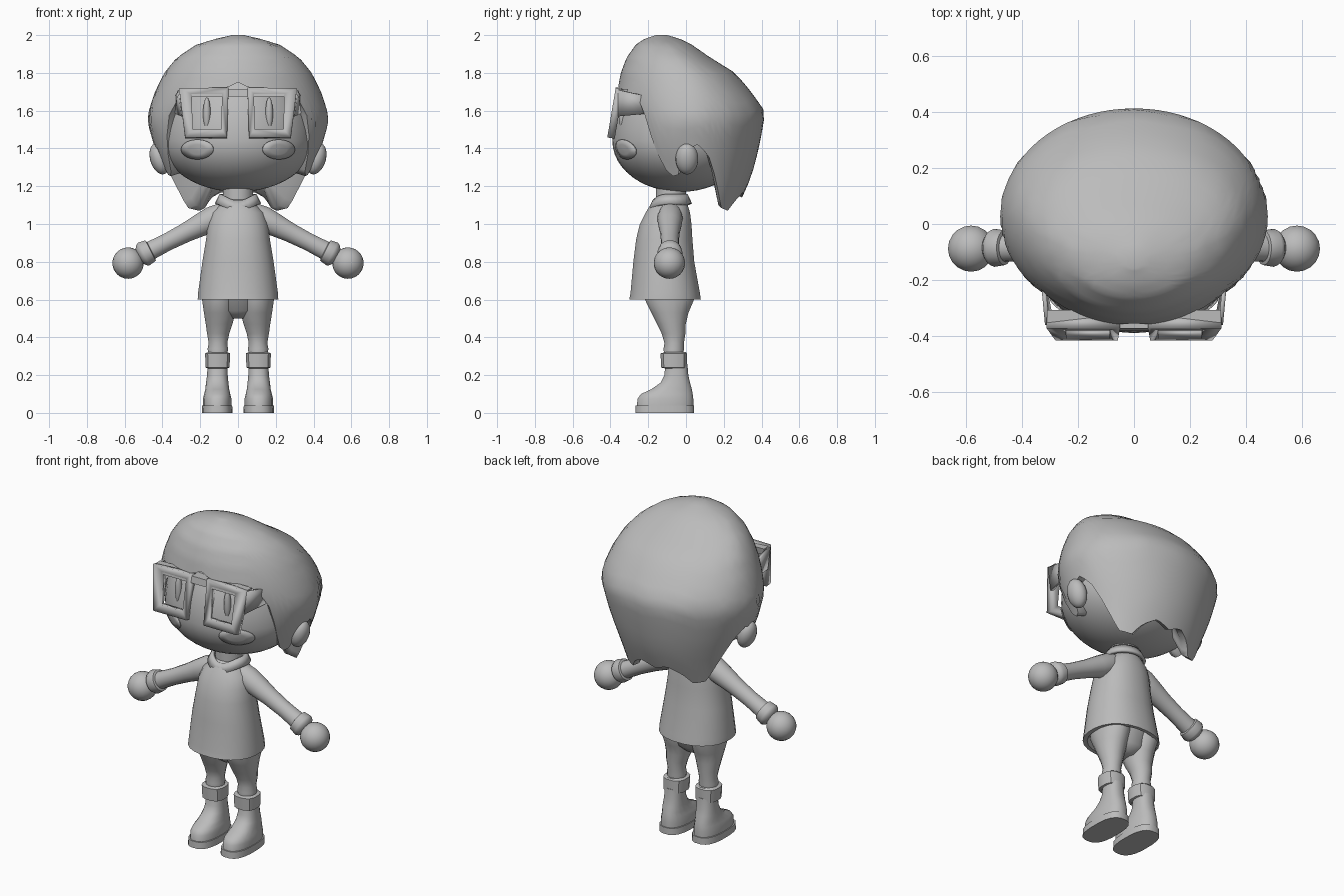
import bpy, bmesh, math
from mathutils import Vector, Matrix

if "Cube" in bpy.data.objects:
    bpy.data.objects.remove(bpy.data.objects["Cube"])

grey = bpy.data.materials.new("plain_grey")
grey.diffuse_color = (0.5, 0.5, 0.5, 1)
grey.use_nodes = True
grey.node_tree.nodes["Principled BSDF"].inputs["Base Color"].default_value = grey.diffuse_color


def finish(name, bm, mirror=False, solid=0, angle=50):
    bmesh.ops.recalc_face_normals(bm, faces=bm.faces)
    me = bpy.data.meshes.new(name)
    bm.to_mesh(me)
    bm.free()
    me.materials.append(grey)
    ob = bpy.data.objects.new(name, me)
    bpy.context.collection.objects.link(ob)
    bpy.ops.object.select_all(action='DESELECT')
    ob.select_set(True)
    bpy.context.view_layer.objects.active = ob
    bpy.ops.object.shade_smooth_by_angle(angle=math.radians(angle))
    if solid:
        m = ob.modifiers.new("thickness", 'SOLIDIFY')
        m.thickness, m.offset = solid, 0
    if mirror:
        ob.modifiers.new("mirror", 'MIRROR').use_clip = False
    return ob


def skin(bm, rings, caps=True):
    vr = [[bm.verts.new(p) for p in r] for r in rings]
    n = len(vr[0])
    for a, b in zip(vr, vr[1:]):
        for i in range(n):
            bm.faces.new((a[i], a[(i + 1) % n], b[(i + 1) % n], b[i]))
    if caps:
        bm.faces.new(vr[0])
        bm.faces.new(vr[-1])


def loft(name, secs, n=20, power=1.0, mat=Matrix(), mirror=False, angle=50):
    """Stack of rings; each section is z, centre x, half width, front y, back y."""
    rings = []
    for z, cx, rx, yf, yb in secs:
        ring = []
        for i in range(n):
            a = 2 * math.pi * (i + .5) / n
            s, c = math.sin(a), math.cos(a)
            s, c = (math.copysign(abs(v) ** power, v) for v in (s, c))
            ring.append(mat @ Vector((cx + rx * s, (yf + yb) / 2 + (yb - yf) / 2 * c, z)))
        rings.append(ring)
    bm = bmesh.new()
    skin(bm, rings)
    return finish(name, bm, mirror, angle=angle)


def ball(name, loc, rad, tilt=0, mirror=True, seg=20):
    bm = bmesh.new()
    m = Matrix.Translation(loc) @ Matrix.Rotation(tilt, 4, 'Y') @ Matrix.Diagonal((*rad, 1))
    bmesh.ops.create_uvsphere(bm, u_segments=seg, v_segments=seg * 2 // 3, radius=1, matrix=m)
    return finish(name, bm, mirror)


def interp(table, x):
    for a, b in zip(table, table[1:]):
        if (a[0] - x) * (b[0] - x) <= 0:
            t = (x - a[0]) / (b[0] - a[0])
            return [p + (q - p) * t for p, q in zip(a[1:], b[1:])]
    return table[-1][1:]


# Head: ellipsoid that is flatter towards the chin
HC, HX, HY, LOW, HIGH = Vector((0, -.03, 1.44)), .40, .36, .27, .45
bm = bmesh.new()
bmesh.ops.create_uvsphere(bm, u_segments=36, v_segments=24, radius=1)
for v in bm.verts:
    v.co = HC + Vector((v.co.x * HX, v.co.y * HY, v.co.z * (HIGH if v.co.z > 0 else LOW)))
finish("head", bm)


def face_y(x, z):
    h = (z - HC.z) / (HIGH if z > HC.z else LOW)
    return HC.y - HY * math.sqrt(max(0, 1 - (x / HX) ** 2 - h * h))


# Cheek discs laid on the face
bm = bmesh.new()
rings = []
for k in (.05, .5, 1):
    ring = []
    for i in range(28):
        a = 2 * math.pi * i / 28
        x, z = .215 + .085 * k * math.cos(a), 1.395 + .052 * k * math.sin(a)
        ring.append((x, face_y(x, z) - .005, z))
    rings.append(ring)
skin(bm, rings, False)
bm.faces.new(bm.verts[:28]) if bm.verts.ensure_lookup_table() is None else None
finish("cheek", bm, True, .006)

# Eyes and ears
ball("eye", (.165, face_y(.165, 1.585), 1.585), (.02, .02, .085))
ball("ear", (.415, .005, 1.345), (.05, .06, .085), .3)

# Hair: z, half width, centre y, front y, back y
shape = [(2.0, .03, -.13, -.16, -.10), (1.98, .12, -.12, -.22, -.03), (1.95, .22, -.10, -.265, .03),
         (1.88, .325, -.05, -.315, .13), (1.8, .39, -.01, -.345, .26), (1.7, .44, .02, -.365, .345),
         (1.6, .472, .03, -.36, .415), (1.54, .48, .03, -.35, .412), (1.4, .44, .03, -.34, .385),
         (1.3, .40, .04, -.31, .36), (1.2, .355, .06, -.28, .325), (1.05, .31, .08, -.2, .255)]
# Hem height by angle from the front: fringe, side lock, ear gap, back lock
hem = [(0, 1.75), (8, 1.72), (24, 1.70), (42, 1.69), (48, 1.62), (58, 1.40), (67, 1.25), (75, 1.26),
       (84, 1.39), (95, 1.42), (104, 1.37), (116, 1.16), (124, 1.085), (140, 1.07), (152, 1.13),
       (166, 1.17), (180, 1.14)]
N, ROWS = 72, 18
rings = [[] for _ in range(ROWS + 3)]
for i in range(N):
    deg = 360 * i / N - 180
    th, bottom = math.radians(deg), interp(hem, abs(deg))[0]

    def hair_point(z, k=1, lift=0):
        rx, yc, yf, yb = interp(shape, z)
        c = math.cos(th)
        return (rx * k * math.sin(th), yc - k * c * ((yc - yf) if c > 0 else (yb - yc)), z + lift)

    for r in range(ROWS + 1):
        rings[r].append(hair_point(2 - (2 - bottom) * (r / ROWS) ** 1.6))
    rings[ROWS + 1].append(hair_point(bottom, .86, .015))
    rings[ROWS + 2].append(hair_point(bottom, .66, .12))
bm = bmesh.new()
skin(bm, rings, False)
bm.verts.ensure_lookup_table()
bm.faces.new(bm.verts[:N])
finish("hair", bm, angle=60)


# Glasses: tilted rims, brow bar and side arms
def tilt(x, z, back=0):
    return (x, -.352 - (1.72 - z) * .17 + back, z)


bm = bmesh.new()
outer = [(.05, 1.72), (.312, 1.715), (.28, 1.455), (.058, 1.455)]
inner = [(.085, 1.685), (.245, 1.685), (.24, 1.5), (.088, 1.5)]
skin(bm, [[tilt(*p) for p in outer], [tilt(*p) for p in inner]], False)
finish("glasses_rim", bm, True, .04, 30)
bm = bmesh.new()
bar = [(-.31, 1.715), (.31, 1.715), (.305, 1.675), (-.305, 1.675)]
skin(bm, [[tilt(*p, -.02) for p in bar], [tilt(*p, .045) for p in bar]])
finish("glasses_brow", bm, angle=30)
bm = bmesh.new()
side = [(.31, -.36, 1.71), (.325, -.2, 1.675), (.325, -.2, 1.585), (.292, -.36, 1.57)]
bm.faces.new([bm.verts.new(p) for p in side])
finish("glasses_arm", bm, True, .016, 30)

# Neck and collar
loft("neck", [(1.05, 0, .08, -.16, 0), (1.22, 0, .08, -.16, 0)])
bm = bmesh.new()
rings = []
for k, z in ((1.0, 1.155), (1.28, 1.105)):
    rings.append([(.09 * k * math.sin(a), -.085 - .085 * k * math.cos(a),
                   z - .035 * max(0, math.cos(a)) ** 3)
                  for a in [2 * math.pi * i / 24 for i in range(24)]])
skin(bm, rings, False)
finish("collar", bm, solid=.018)

# Flared coat
loft("coat", [(.66, 0, .15, -.24, .02), (.6, 0, .19, -.28, .06), (.6, 0, .215, -.302, .08),
              (.635, 0, .213, -.295, .075), (.8, 0, .19, -.28, .045), (.92, 0, .17, -.265, .035),
              (1.0, 0, .16, -.245, .03), (1.06, 0, .14, -.215, .022), (1.1, 0, .10, -.19, .01),
              (1.13, 0, .07, -.165, -.01)], 24, .9)


# Sleeves, cuffs and hands along the lowered arm line
start, end = Vector((.08, -.085, 1.055)), Vector((.53, -.085, .825))
arm = Matrix.Translation(start) @ (end - start).to_track_quat('Z', 'Y').to_matrix().to_4x4()


def along(name, pts):
    loft(name, [(d, 0, r, -r, r) for d, r in pts], 18, 1, arm, True)


along("sleeve", [(0, .06), (.06, .068), (.13, .062), (.22, .052), (.33, .047), (.43, .05), (.48, .05)])
along("glove_cuff", [(.425, .045), (.43, .062), (.47, .068), (.485, .06), (.5, .04)])
ball("hand", (.582, -.088, .793), (.083, .083, .083))

# Trousers
loft("hips", [(.5, 0, .05, -.13, -.03), (.54, 0, .13, -.18, .01), (.65, 0, .17, -.23, .04)])
loft("trouser_leg", [(.29, .107, .05, -.115, -.015), (.34, .107, .055, -.12, -.01),
                     (.37, .106, .05, -.115, -.01), (.42, .105, .06, -.13, -.002),
                     (.47, .1, .072, -.155, 0), (.53, .097, .085, -.185, .015),
                     (.6, .1, .092, -.22, .045), (.64, .1, .092, -.22, .045)], 16, 1, mirror=True)

# Boots: sole, foot with shaft, folded cuff
loft("boot_sole", [(0, .11, .082, -.27, .045), (.04, .11, .08, -.268, .045)], 20, .75, mirror=True, angle=30)
loft("boot", [(.035, .11, .076, -.262, .04), (.075, .11, .076, -.258, .04), (.1, .11, .07, -.24, .037),
              (.125, .11, .064, -.185, .032), (.16, .11, .06, -.135, .022), (.2, .109, .055, -.115, .013),
              (.26, .108, .054, -.11, .008)], 20, .85, mirror=True)
loft("boot_cuff", [(.235, .108, .05, -.11, 0), (.24, .108, .065, -.133, .006), (.315, .108, .068, -.137, .006),
                   (.322, .108, .05, -.11, 0)], 12, .75, mirror=True, angle=30)
